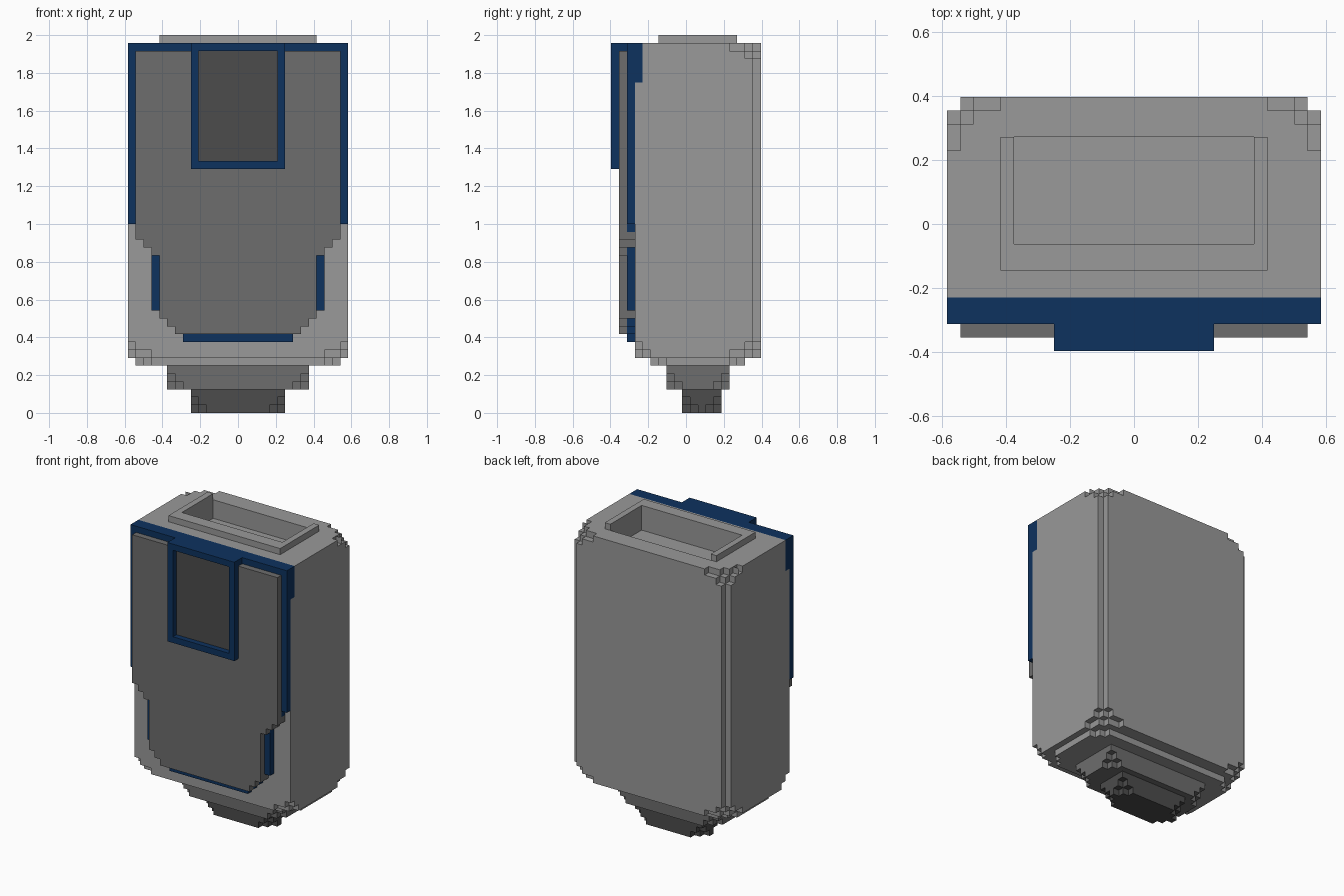
import bpy, bmesh

if "Cube" in bpy.data.objects:
    bpy.data.objects.remove(bpy.data.objects["Cube"])

V = 1 / 24            # block unit: the whole model snaps to this grid


def material(name, rgb):
    m = bpy.data.materials.new(name)
    m.diffuse_color = (*rgb, 1)
    m.use_nodes = True
    m.node_tree.nodes["Principled BSDF"].inputs["Base Color"].default_value = m.diffuse_color
    return m


LIGHT = material("light grey", (0.319, 0.319, 0.319))
MID = material("mid grey", (0.153, 0.153, 0.153))
DARK = material("dark grey", (0.072, 0.072, 0.072))
NAVY = material("navy blue", (0.004, 0.032, 0.114))


def outline(hw, y0, y1, front=(), back=()):
    """Rectangle, symmetric in x, with stair-cut corners (cut width per row)."""
    side = []
    for i, cut in enumerate(front):
        side += [(hw - cut, y0 + i), (hw - cut, y0 + i + 1)]
    side.append((hw, y0 + len(front)))
    side.append((hw, y1 - len(back)))
    for i in reversed(range(len(back))):
        side += [(hw - back[i], y1 - i - 1), (hw - back[i], y1 - i)]
    pts = side + [(-x, y) for x, y in reversed(side)]
    return [p for i, p in enumerate(pts) if p != pts[i - 1]]


def rect(x0, x1, y0, y1):
    return [(x0, y0), (x1, y0), (x1, y1), (x0, y1)]


def pair(x0, x1, y0, y1, z0, z1):
    """Mirrored left and right boxes."""
    return [(rect(x0, x1, y0, y1), z0, z1), (rect(-x1, -x0, y0, y1), z0, z1)]


def build(name, mat, prisms):
    """One object made of upright prisms, given in block units."""
    bm = bmesh.new()
    for pts, z0, z1 in prisms:
        lo, hi = ([bm.verts.new((x * V, (y - 9.5) * V, z * V)) for x, y in pts]
                  for z in (z0, z1))
        bm.faces.new(lo[::-1])
        bm.faces.new(hi)
        for i in range(len(pts)):
            j = (i + 1) % len(pts)
            bm.faces.new((lo[i], lo[j], hi[j], hi[i]))
    bmesh.ops.recalc_face_normals(bm, faces=bm.faces)
    me = bpy.data.meshes.new(name)
    bm.to_mesh(me)
    bm.free()
    me.materials.append(mat)
    ob = bpy.data.objects.new(name, me)
    bpy.context.collection.objects.link(ob)


# Stepped base: dark foot and mid grey collar, corners rounded downwards
def stepped(hw, y0, y1, z):
    return [(outline(hw, y0, y1, c, c), z + i, z + i + 1)
            for i, c in enumerate([(2, 1), (1,), ()])]


build("foot", DARK, stepped(6, 9, 14, 0))
build("collar", MID, stepped(9, 7, 15, 3))

# Main body, with an open recess in the top three layers
body = [
    (outline(13, 5, 17, (2, 1), (2, 1)), 6, 7),
    (outline(14, 3, 19, (3, 1), (4, 2, 1, 1)), 7, 8),
    (outline(14, 3, 19, (1,), (2, 1)), 8, 9),
    (outline(14, 3, 19, (), (1,)), 9, 42),
    (outline(14, 4, 19, (), (1,)), 42, 44),
    (outline(14, 4, 8), 44, 47),
    (outline(13, 3, 4), 42, 46),
]
body += pair(9, 14, 8, 16, 44, 46) + pair(9, 14, 8, 15, 46, 47) + pair(9, 13, 15, 16, 46, 47)
for z, cuts in ((44, (1,)), (45, (2, 1)), (46, (4, 2, 1))):
    body.append((outline(14, 16, 19, (), cuts), z, z + 1))
build("body", LIGHT, body)

# Raised rim around three sides of the recess
build("top_rim", LIGHT, [(outline(10, 6, 8), 47, 48)] + pair(9, 10, 8, 16, 47, 48))

# Front plate in stepped rows: bottom, top, half width, navy backing or not
rows = [(10, 11, 8, True), (11, 12, 9, True), (12, 13, 10, False),
        (13, 20, 10, False), (20, 21, 11, True), (21, 22, 12, False),
        (22, 23, 13, False), (23, 46, 13, True)]
build("front_plate", MID,
      [(outline(w, 1, 2 if b else 3), z0, z1) for z0, z1, w, b in rows])
build("plate_backing", NAVY,
      [(outline(w, 2, 3), z0, z1) for z0, z1, w, b in rows if b])

# Navy trim: side strips, top band wrapping onto the body, lower accents
build("navy_trim", NAVY,
      pair(13, 14, 2, 3, 24, 46) + pair(13, 14, 3, 4, 42, 46)
      + [(outline(14, 2, 4), 46, 47)]
      + pair(10, 11, 2, 3, 13, 20)
      + [(outline(7, 2, 3), 9, 10)])

# Navy frame with dark inset panel
build("panel_frame", NAVY,
      pair(5, 6, 0, 1, 31, 47)
      + [(outline(5, 0, 1), 31, 32), (outline(5, 0, 1), 46, 47),
         (outline(6, 1, 2), 46, 47)])
build("inset_panel", DARK, [(outline(5, 0.9, 1), 32, 46)])
